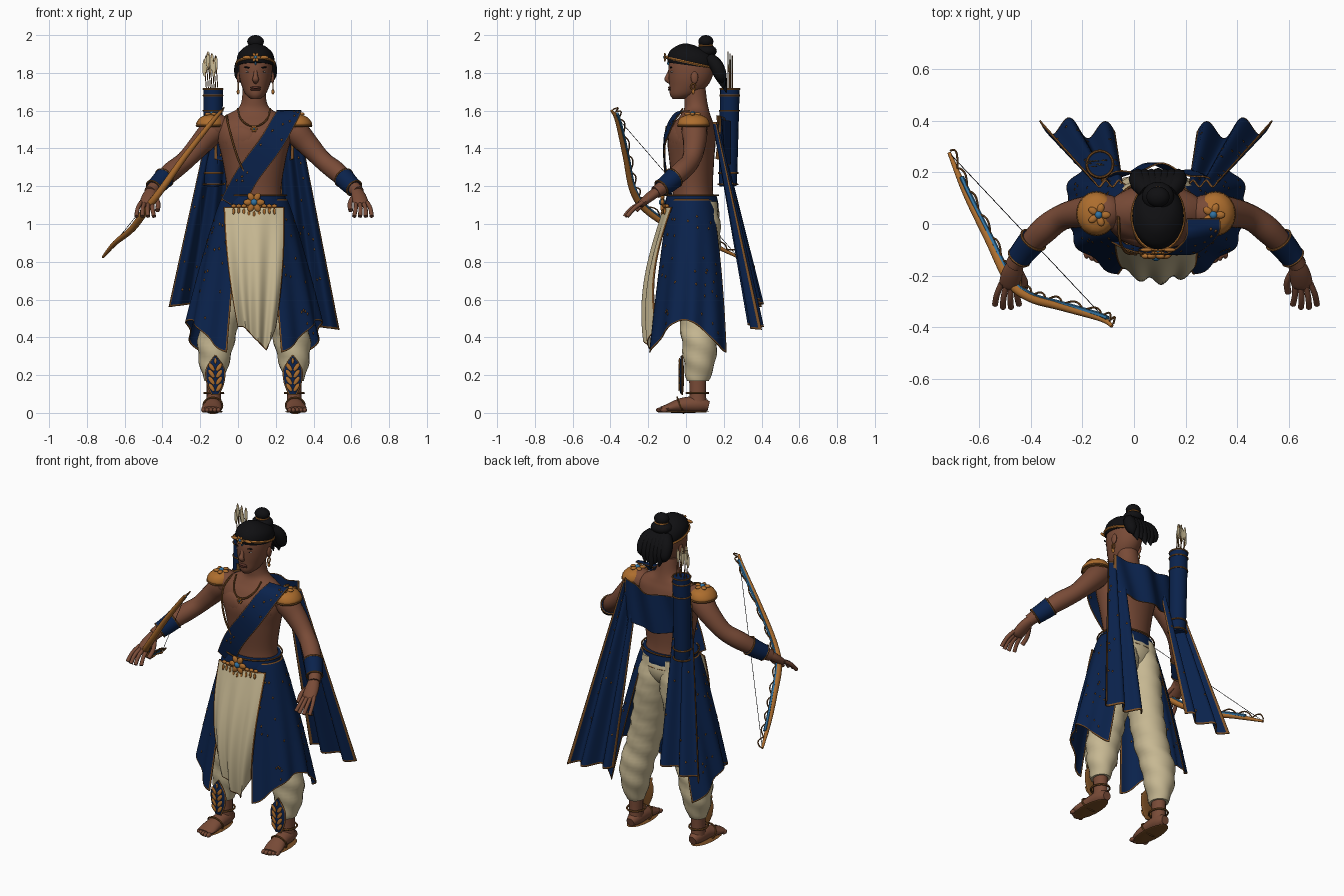
import bpy, bmesh, random
from math import sin, cos, pi, radians
from mathutils import Vector, Matrix, Euler

if "Cube" in bpy.data.objects:
    bpy.data.objects.remove(bpy.data.objects["Cube"])
random.seed(4)
CX = .085  # body centre line
PALETTE = {"skin": (.19, .07, .038), "lips": (.12, .038, .025), "hair": (.005, .005, .006),
           "royal_blue": (.003, .016, .072), "gold": (.42, .155, .027), "cream": (.57, .48, .29),
           "gem_blue": (.03, .17, .36), "eye_white": (.5, .42, .38), "bronze": (.19, .075, .018)}
MATS = {}
for key, rgb in PALETTE.items():
    m = MATS[key] = bpy.data.materials.new(key)
    m.use_nodes = True
    m.diffuse_color = (*rgb, 1)
    m.node_tree.nodes["Principled BSDF"].inputs["Base Color"].default_value = (*rgb, 1)


def add(name, bm, *mats, thick=0):
    bmesh.ops.recalc_face_normals(bm, faces=bm.faces)
    me = bpy.data.meshes.new(name)
    bm.to_mesh(me)
    bm.free()
    for key in mats:
        me.materials.append(MATS[key])
    me.polygons.foreach_set("use_smooth", [True] * len(me.polygons))
    me.set_sharp_from_angle(angle=radians(50))
    ob = bpy.data.objects.new(name, me)
    bpy.context.collection.objects.link(ob)
    if thick:
        mod = ob.modifiers.new("thickness", "SOLIDIFY")
        mod.thickness, mod.offset = thick, 0
    return ob


def spline(rows, k):
    """Smooth interpolation through rows of any width."""
    p = [Vector(r) for r in rows]
    p = [p[0]] + p + [p[-1]]
    out = []
    for a, b, c, d in zip(p, p[1:], p[2:], p[3:]):
        for i in range(k):
            t = i / k
            out.append(b + (c - a) * (t / 2) + (a * 2 - b * 5 + c * 4 - d) * (t * t / 2)
                       + (b * 3 - a - c * 3 + d) * (t ** 3 / 2))
    return out + [p[-1]]


def tube(name, mat, rows, n=16, k=4, flat=False, ref=None, wobble=0):
    """Loft of ellipses; each row is x, y, z, radius and optional second radius."""
    rows = spline([(*r, r[3]) if len(r) == 4 else r for r in rows], k)
    pts = [Vector(r[:3]) for r in rows]
    whole = (pts[-1] - pts[0]).normalized()
    ref = ref or Vector((0, 1, 0) if abs(whole.z) > .8 else (0, 0, 1))
    bm = bmesh.new()
    rings = []
    for i, (p, r) in enumerate(zip(pts, rows)):
        t = (pts[min(i + 1, len(pts) - 1)] - pts[max(i - 1, 0)]).normalized()
        side, up = Vector((1, 0, 0)), Vector((0, 1, 0))
        if not flat:
            side = t.cross(ref).normalized()
            up = side.cross(t)
        loop = []
        for j in range(n):
            a = 2 * pi * j / n
            f = 1 + wobble * sin(p.z * 55 + 2 * a)
            loop.append(bm.verts.new(p + side * (max(r[3], .001) * f * cos(a)) + up * (max(r[4], .001) * f * sin(a))))
        rings.append(loop)
    for a, b in zip(rings, rings[1:]):
        for j in range(n):
            bm.faces.new((a[j], a[j - 1], b[j - 1], b[j]))
    bm.faces.new(rings[0])
    bm.faces.new(rings[-1])
    return add(name, bm, mat)


def wire(name, mat, pts, r, n=6, k=4):
    return tube(name, mat, [(*p, r) for p in pts], n, k)


def ring(name, mat, loc, rx, ry, r, normal=(0, 0, 1)):
    normal = Vector(normal).normalized()
    q = normal.to_track_quat("Z", "Y")
    pts = [Vector(loc) + q @ Vector((rx * cos(a * pi / 14), ry * sin(a * pi / 14), 0)) for a in range(29)]
    return tube(name, mat, [(*p, r) for p in pts], 6, 1, ref=normal)


def ball(name, mat, loc, scale, rot=(0, 0, 0)):
    bm = bmesh.new()
    bmesh.ops.create_uvsphere(bm, u_segments=18, v_segments=12, radius=1)
    bm.transform(Matrix.LocRotScale(Vector(loc), Euler(rot), Vector(scale)))
    return add(name, bm, mat)


def sheet(name, mat, fn, nu=24, nv=24, wu=.03, wv=.01, motifs=0):
    """Cloth surface fn(u, v) with a thin bronze border and scattered motifs."""
    def steps(n, w):
        return [0] + [w + (1 - 2 * w) * i / n for i in range(n + 1)] + [1]
    bm = bmesh.new()
    grid = [[bm.verts.new(fn(u, v)) for u in steps(nu, wu)] for v in steps(nv, wv)]
    for i in range(nv + 2):
        for j in range(nu + 2):
            f = bm.faces.new((grid[i][j], grid[i][j + 1], grid[i + 1][j + 1], grid[i + 1][j]))
            f.material_index = int(i in (0, nv + 1) or j in (0, nu + 1))
    cloth = add(name, bm, mat, "bronze", thick=.006)
    if motifs:
        bm = bmesh.new()
        for _ in range(motifs):
            u, v = random.uniform(.08, .9), random.uniform(.1, .95)
            p = Vector(fn(u, v))
            a = (Vector(fn(u + .01, v)) - p).normalized() * .006
            b = (Vector(fn(u, v + .01)) - p).normalized() * .008
            bm.faces.new([bm.verts.new(q) for q in (p - a, p - b, p + a, p + b)])
        add(name + "_motifs", bm, "bronze", thick=.009)
    return cloth


def flower(name, loc, size, rot=(0, 0, 0), petals=6):
    q = Euler(rot).to_matrix()
    for i in range(petals):
        a = 2 * pi * i / petals
        off = q @ Vector((cos(a), 0, sin(a))) * size * .6
        ball(name + "_petal", "gold", Vector(loc) + off, (size * .42, size * .2, size * .3),
             (q @ Euler((0, -a, 0)).to_matrix()).to_euler())
    ball(name + "_gem", "gem_blue", loc, (size * .34,) * 3)


# Torso, neck and head
torso = tube("torso", "skin", [
    (CX, .05, 1.06, .148, .112), (CX, .04, 1.12, .147, .11), (CX, .035, 1.2, .145, .107),
    (CX, .03, 1.35, .17, .12), (CX, .03, 1.45, .195, .127), (CX, .04, 1.53, .2, .105),
    (CX, .05, 1.575, .15, .08), (CX, .055, 1.61, .088, .065), (CX, .052, 1.65, .066, .06),
    (CX, .045, 1.72, .061, .058)], n=32, k=5, flat=True)
HX = CX + .008
tube("head", "skin", [
    (HX, -.04, 1.662, .025, .03), (HX, -.015, 1.685, .052, .07), (HX, .012, 1.73, .073, .1),
    (HX, .024, 1.78, .086, .116), (HX, .03, 1.84, .09, .122), (HX, .035, 1.9, .08, .105),
    (HX, .035, 1.93, .03, .04)], n=28, flat=True)
tube("nose", "skin", [(HX, -.083, 1.815, .01), (HX, -.095, 1.785, .012), (HX, -.102, 1.766, .018, .013),
                      (HX, -.084, 1.752, .012)], n=10)
for h, z in ((.009, 1.722), (.007, 1.711)):
    ball("lip", "lips", (HX, -.087, z), (.03, .009, h * .7))

# Hair, bun and loose tail
tube("hair_cap", "hair", [
    (HX, .028, 1.838, .094, .126), (HX, .032, 1.865, .1, .132), (HX, .04, 1.9, .092, .118),
    (HX, .047, 1.93, .06, .08), (HX, .052, 1.943, .01)], n=28)
ball("bun", "hair", (HX, .105, 1.966), (.045, .04, .034))
ball("bun_base", "hair", (HX, .108, 1.915), (.062, .055, .035))
ring("bun_band", "gold", (HX, .105, 1.945), .034, .034, .006)
for i in range(-3, 4):
    x, tip = HX + i * .024, 1.695 + .022 * (i % 2) + abs(i) * .01
    tube("tail_lock", "hair", [(HX + i * .015, .125, 1.875, .032), (x, .16, 1.84, .038, .036),
                               (x + i * .002, .185, 1.78, .031), (x, .215 - abs(i) * .008, tip, .003)], n=8)
ring("circlet", "gold", (HX, .028, 1.852), .1, .132, .007, (0, .22, 1))
flower("circlet_jewel", (HX, -.112, 1.883), .026)
for s in (-1, 1):
    ball("circlet_leaf", "gold", (HX + s * .045, -.1, 1.882), (.024, .008, .01))
ball("forehead_gem", "gem_blue", (HX, -.094, 1.85), (.005, .006, .009))

# Mirrored body parts
for s in (-1, 1):
    def at(dx, *rest):
        return (CX + s * dx, *rest)
    e = HX + s * .038
    ball("eye", "eye_white", (e, -.072, 1.806), (.016, .008, .005))
    ball("iris", "hair", (e, -.078, 1.806), (.006, .004, .005))
    ball("eyebrow", "hair", (e, -.079, 1.828), (.024, .007, .004), (0, s * -.12, 0))
    ball("ear", "skin", (HX + s * .09, .045, 1.775), (.01, .02, .032))
    ring("earring", "gold", (HX + s * .092, .038, 1.727), .012, .016, .004, (1, 0, 0))
    ball("earring_drop", "gold", (HX + s * .092, .038, 1.7), (.008, .008, .014))
    ball("chest", "skin", at(.08, -.045, 1.45), (.1, .04, .075), (0, 0, s * .35))
    ball("shoulder", "skin", at(.195, .045, 1.515), (.072, .07, .068))
    tube("arm", "skin", [at(.17, .045, 1.535, .06), at(.225, .045, 1.485, .068), at(.285, .045, 1.42, .06),
                         at(.365, .025, 1.335, .05), at(.44, -.03, 1.275, .052), at(.52, -.115, 1.2, .038),
                         at(.55, -.16, 1.168, .034)])
    cuff = [at(.475, -.062, 1.245), at(.505, -.098, 1.213), at(.53, -.13, 1.19)]
    tube("bracer", "royal_blue", [(*p, .055 - i * .004) for i, p in enumerate(cuff)])
    for i in (0, 2):
        ring("bracer_ring", "bronze", cuff[i], .053 - i * .004, .053 - i * .004, .005, (s * .5, -.65, -.5))
    tube("palm", "skin", [at(.54, -.145, 1.178, .03, .026), at(.556, -.19, 1.145, .04, .026),
                          at(.566, -.235, 1.11, .04, .02), at(.568, -.25, 1.1, .02, .012)], n=12)
    for i in range(4):
        b, reach = .538 + i * .02, .012 * (i in (1, 2))
        wire("finger", "skin", [at(b, -.23, 1.115), at(b + i * .006, -.275 - reach, 1.082),
                                at(b + i * .011 - .008, -.312 - reach, 1.04)], .0115, n=8)
    wire("thumb", "skin", [at(.53, -.18, 1.15), at(.508, -.225, 1.11), at(.512, -.265, 1.072)], .013, n=8)

    # Shoulder guards
    tube("shoulder_guard", "gold", [at(.23, .04, 1.517, .072, .08), at(.23, .04, 1.535, .076, .084),
                                    at(.225, .04, 1.565, .058, .066), at(.22, .04, 1.583, .02, .02)], flat=True)
    ring("shoulder_guard_rim", "bronze", at(.23, .04, 1.52), .073, .081, .006)
    flower("shoulder_flower", at(.222, .035, 1.582), .045, (pi / 2, 0, 0), 5)

    # Trousers, ankles and feet
    tube("trouser_leg", "cream", [
        at(.065, .06, 1.12, .08, .1), at(.08, .065, .95, .1, .12), at(.12, .06, .72, .1, .105),
        at(.165, .06, .52, .1, .098), at(.198, .07, .4, .1, .095), at(.21, .072, .28, .083, .085),
        at(.213, .065, .2, .06, .068), at(.213, .063, .17, .05, .058)], n=20, k=6, flat=True, wobble=.04)
    tube("ankle", "skin", [at(.213, .062, .2, .04, .046), at(.213, .062, .1, .038, .044),
                           at(.213, .062, .04, .042, .05)], flat=True)
    tube("foot", "skin", [at(.213, .12, .035, .025, .025), at(.213, .07, .045, .042, .042),
                          at(.216, -.02, .042, .046, .038), at(.224, -.09, .027, .054, .023),
                          at(.228, -.13, .02, .045, .014)])
    for i in range(5):
        ball("toe", "skin", at(.188 + i * .02, -.142 + abs(i - .6) * .008, .015), (.012, .02, .013))
    ball("sole", "bronze", at(.22, -.015, .006), (.056, .138, .006))
    ring("anklet", "bronze", at(.213, .06, .105), .05, .057, .006)
    ring("sandal_strap", "bronze", at(.218, -.03, .04), .05, .045, .005, (0, 1, .4))

    # Pointed shin guards with leaf pairs
    for part, mat, y, grow in (("shin_guard_trim", "bronze", -.02, .006), ("shin_guard", "royal_blue", -.026, 0)):
        tube(part, mat, [at(.205, y, .1 - grow, .016 + grow, .004), at(.205, y, .16, .042 + grow, .009),
                         at(.205, y, .235, .044 + grow, .009), at(.205, y, .3 + grow, .003, .003)], flat=True)
    for i in range(4):
        for d in (-1, 1):
            ball("shin_leaf", "gold", at(.205 + d * .02, -.036, .135 + i * .036), (.011, .005, .025), (0, s * d * .6, 0))
    ball("shin_gem", "gold", at(.205, -.034, .275), (.007, .005, .016))

    # Side skirt panels, open at front and back
    def skirt(u, v):
        a = radians(-66 + (122 - 20 * v) * u)
        flare = v ** .85
        fold = 1 + .035 * v * sin(u * 24)
        drop = .81 - .17 * sin(pi * u) ** 1.5
        return Vector((CX + s * (.172 + .18 * flare) * cos(a) * fold,
                       .03 + .045 * u * v + (.128 + .115 * flare) * sin(a) * fold, 1.13 - drop * v))
    sheet("skirt_panel", "royal_blue", skirt, 36, motifs=36, wu=.012)

    # Long back drapes
    def drape(u, v):
        inner, outer = .13 + .03 * v, .235 + .215 * v
        return Vector((CX + s * (inner + (outer - inner) * u),
                       .155 + .2 * v + (.012 + .025 * v) * sin(u * 13) + .03 * u * v,
                       1.54 - v * (1.0 + s * .06 + .04 * u)))
    sheet("back_drape", "royal_blue", drape, 30, motifs=16)

ball("trouser_seat", "cream", (CX, .06, 1.05), (.15, .118, .12))


# Front apron with a pointed hem
def apron(u, v):
    w = 2 * u - 1
    hem = .455 - .125 * max(0, 1 - abs(u - .76) / (.6 if u < .76 else .24))
    return Vector((CX + .014 * v + w * (.16 - .06 * v ** 2),
                   -.115 - .105 * sin(v * 2.1) + .04 * w * w + .018 * v * sin(u * 19 + v),
                   1.09 + (hem - 1.09) * v))


sheet("apron", "cream", apron, 30, wu=.025)

# Belt with jewel and hanging drops
tube("belt", "royal_blue", [(CX, .03, 1.06, .168, .135), (CX, .03, 1.1, .174, .142), (CX, .03, 1.15, .165, .132)],
     n=32, flat=True)
for z in (1.065, 1.152):
    ring("belt_cord", "bronze", (CX, .03, z), .172, .141, .005)
flower("belt_jewel", (CX, -.125, 1.115), .055)
for i in range(-4, 5):
    x, z = CX + i * .027, 1.06 - .01 * cos(i)
    ball("belt_drop", "gold", (x, -.128 + abs(i) * .004, z), (.007, .007, .018))
    ball("belt_leaf", "gold", (x, -.12 + abs(i) * .005, 1.095), (.014, .01, .01))

# Chest sash from the left shoulder to the right hip
SASH = spline([(.268, .02, 1.6), (.268, -.03, 1.59), (.24, -.075, 1.54),
               (.17, -.116, 1.42), (.045, -.105, 1.25), (-.035, -.07, 1.1)], 8)


def sash(u, v):
    f = min(max(v, 0), 1) * (len(SASH) - 1)
    i = min(int(f), len(SASH) - 2)
    p = SASH[i].lerp(SASH[i + 1], f - i)
    lean = min(1, max(0, v * 3 - .4))
    return p + Vector((1 - .18 * lean, 0, -.5 * lean)) * (u - .5) * .13


cloth = sheet("chest_sash", "royal_blue", sash, 10, 40, motifs=12)
wrap = cloth.modifiers.new("fit", "SHRINKWRAP")
wrap.target, wrap.wrap_mode, wrap.offset = torso, "OUTSIDE", .012
cloth.modifiers.move(1, 0)


# Upper back cloth
def back_cloth(u, v):
    w = 2 * u - 1
    return Vector((CX + .21 * w, .222 - .06 * w * w + .014 * sin(u * 14 + v * 2),
                   1.575 - .03 * (1 - w * w) - .23 * v))


sheet("back_cloth", "royal_blue", back_cloth, 24, 10)

# Necklace and long chain
wire("necklace", "bronze", [(CX + .085 * cos(a * pi / 8), -.015 - .085 * sin(a * pi / 8), 1.612 - .095 * sin(a * pi / 8))
                            for a in range(9)], .005)
flower("pendant", (CX, -.105, 1.503), .018)
wire("chest_chain", "bronze", [(-.06, .03, 1.575), (-.055, -.06, 1.54), (-.035, -.105, 1.46), (-.005, -.115, 1.36),
                               (.03, -.105, 1.28)], .006)

# Quiver and arrows
QX = -.132
tube("quiver", "royal_blue", [(QX, .222, 1.2, .044), (QX, .223, 1.26, .048), (QX, .232, 1.715, .052)])
for z in (1.21, 1.27, 1.6, 1.68, 1.715):
    ring("quiver_ring", "bronze", (QX, .222 + (z - 1.2) * .02, z), .051, .051, .005)
for i in range(7):
    x, y = QX + (i - 3) * .01, .235 + .012 * sin(i * 2.4)
    top = (x - .018, y, 1.87 + .011 * (i * 2 % 5))
    wire("arrow_shaft", "bronze", [(x + .004, y, 1.6), top], .0025, k=1)
    ball("arrow_fletching", "cream", (x - .016, y, top[2] - .045), (.011, .0025, .045))

# Bow with string, scallops and inlays
BOW = [(-.085, -.395, 1.6), (-.13, -.365, 1.55), (-.28, -.32, 1.36), (-.4, -.285, 1.19), (-.48, -.22, 1.085),
       (-.56, -.06, .975), (-.65, .12, .9), (-.715, .275, .825)]
girth = [.007, .012, .016, .018, .02, .018, .014, .007]
tube("bow_limb", "gold", [(*p, r) for p, r in zip(BOW, girth)], n=10, k=6)
wire("bow_string", "hair", [BOW[0], BOW[-1]], .0015, k=1)
path, inward = spline(BOW, 14), Vector((.38, .72, .5))
wire("bow_scallops", "bronze", [p + inward * (.012 + .03 * abs(sin(i * pi / 7))) for i, p in enumerate(path)], .004, k=1)
wire("bow_inlay", "gem_blue", [p + inward * .014 for p in path[10:-10]], .01, k=1)
